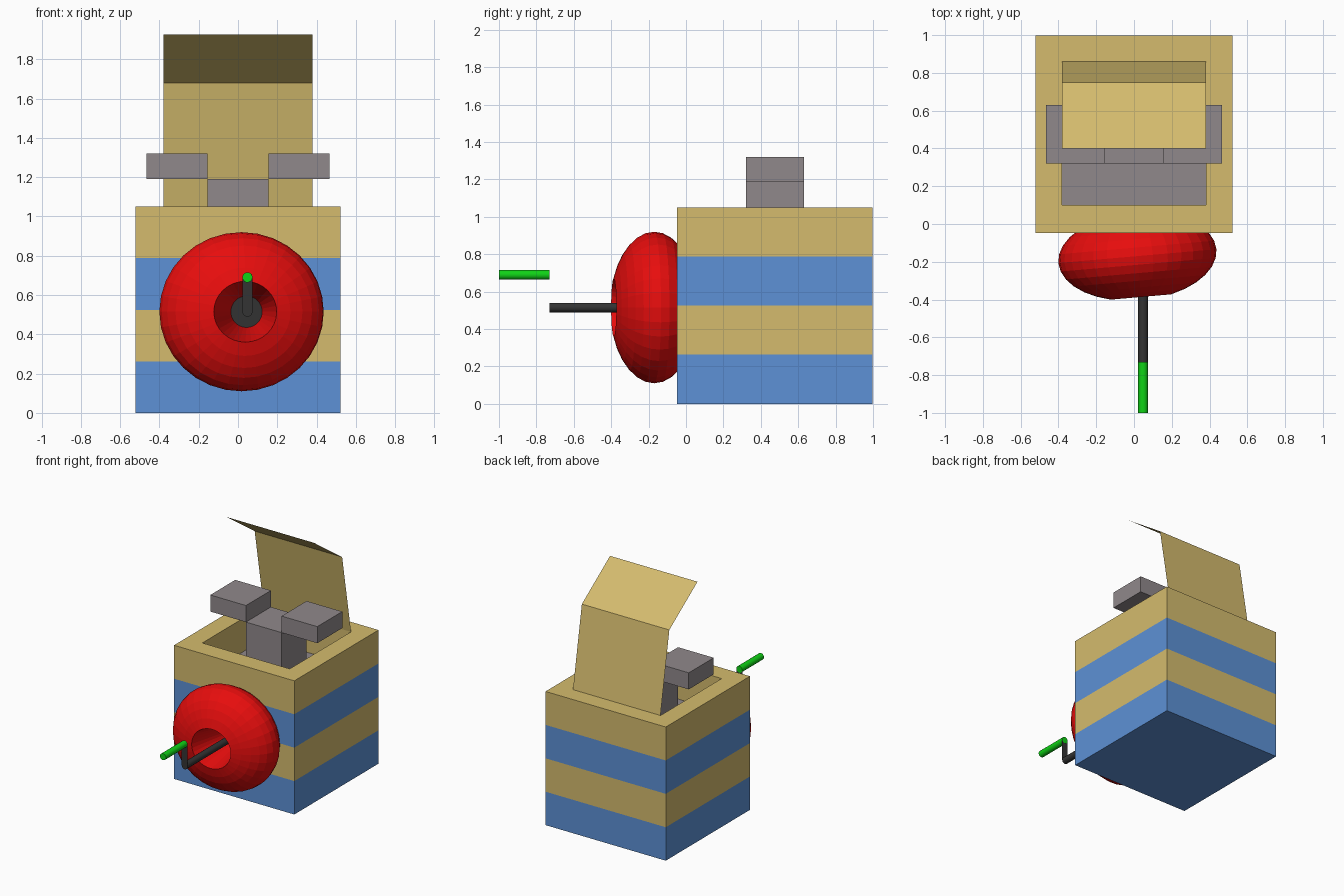
import bpy
import bmesh
from math import sin, cos, pi, radians
from mathutils import Matrix

default = bpy.data.objects.get("Cube")
if default:
    bpy.data.objects.remove(default, do_unlink=True)


def material(name, r, g, b):
    m = bpy.data.materials.new(name)
    m.use_nodes = True
    m.diffuse_color = (r, g, b, 1)
    m.node_tree.nodes["Principled BSDF"].inputs["Base Color"].default_value = (r, g, b, 1)
    return m


TAN = material("tan", 0.66, 0.50, 0.155)
BLUE = material("blue", 0.11, 0.285, 0.67)
GREY = material("warm grey", 0.28, 0.25, 0.26)
RED = material("red", 0.80, 0.004, 0.004)
GREEN = material("green", 0.005, 0.65, 0.008)
DARK = material("charcoal", 0.034, 0.034, 0.034)


def finish(name, bm, mats, location=(0, 0, 0), normals=True):
    if normals:
        bmesh.ops.recalc_face_normals(bm, faces=bm.faces)
    mesh = bpy.data.meshes.new(name)
    bm.to_mesh(mesh)
    bm.free()
    for m in mats:
        mesh.materials.append(m)
    obj = bpy.data.objects.new(name, mesh)
    obj.location = location
    bpy.context.collection.objects.link(obj)
    return obj


def bridge(bm, a, b):
    n = len(a)
    return [bm.faces.new((a[i], a[(i + 1) % n], b[(i + 1) % n], b[i])) for i in range(n)]


def block(name, mat, x, y, z):
    """Box given by its (low, high) range on each axis."""
    bm = bmesh.new()
    size = [r[1] - r[0] for r in (x, y, z)]
    mid = [(r[0] + r[1]) / 2 for r in (x, y, z)]
    bmesh.ops.create_cube(bm, size=1, matrix=Matrix.Diagonal((*size, 1)))
    return finish(name, bm, [mat], mid)


def lathe(bm, profile, sides):
    """Rings round the y axis from (x radius, z radius, y, x shift); both ends capped."""
    rings = []
    for rx, rz, y, shift in profile:
        rings.append([bm.verts.new((shift + rx * cos(2 * pi * i / sides), y,
                                    rz * sin(2 * pi * i / sides))) for i in range(sides)])
    for a, b in zip(rings, rings[1:]):
        bridge(bm, a, b)
    return bm.faces.new(rings[0]), bm.faces.new(rings[-1])


def rod(name, mat, x, z, y0, y1, radius):
    bm = bmesh.new()
    lathe(bm, [(radius, radius, y0, 0), (radius, radius, y1, 0)], 14)
    for f in bm.faces:
        f.smooth = len(f.verts) == 4
    obj = finish(name, bm, [mat], (x, 0, z))
    for e in obj.data.edges:
        ys = [obj.data.vertices[v].co.y for v in e.vertices]
        e.use_edge_sharp = abs(ys[0] - ys[1]) < 0.001
    return obj


# Striped box with a square well in its top
BAND = 0.2625
TOP = 4 * BAND
bm = bmesh.new()


def square(half, z, y_mid):
    return [bm.verts.new((sx * half, y_mid + sy * half, z))
            for sx, sy in ((-1, -1), (1, -1), (1, 1), (-1, 1))]


outer = []
for k in range(5):
    ring = square(0.5225, k * BAND, 0.475)
    if outer:
        for f in bridge(bm, outer[-1], ring):
            f.material_index = k % 2
    outer.append(ring)
bm.faces.new(outer[0]).material_index = 1
rim = square(0.38, TOP, 0.48)
floor = square(0.38, TOP - BAND, 0.48)
bridge(bm, outer[-1], rim)
bridge(bm, rim, floor)
bm.faces.new(floor).material_index = 2
finish("striped_box", bm, [TAN, BLUE, GREY])

# Open lid: two folded sheets
bm = bmesh.new()
rows = [[bm.verts.new((x, y, z)) for x in (0.38, -0.38)]
        for y, z in ((0.86, TOP), (0.75, 1.68), (0.40, 1.925))]
for a, b in zip(rows, rows[1:]):
    bm.faces.new((a[0], a[1], b[1], b[0]))
finish("folded_lid", bm, [TAN], normals=False)

# Grey figure rising out of the well
depth = (0.32, 0.63)
block("figure_body", GREY, (-0.155, 0.155), depth, (TOP - BAND, 1.19))
for side, x in (("right", (-0.465, -0.155)), ("left", (0.155, 0.465))):
    block("figure_arm_" + side, GREY, x, depth, (1.19, 1.32))

# Red flattened ball with a tapered hole in front
bm = bmesh.new()
profile = [(0.08, 0.08, 0.11, 0.035)]
for i in range(2, 16):
    a = pi * i / 16
    profile.append((0.42 * sin(a), 0.405 * sin(a), -0.235 * cos(a), 0))
hole_end, back = lathe(bm, profile, 32)
hole_end.material_index = 1
ball = finish("red_ball", bm, [RED, DARK], (0.018, -0.17, 0.515))
ball.rotation_euler.z = radians(5)

# Crank: shaft, flat arm and handle
CX, LOW, HIGH, R = 0.048, 0.515, 0.69, 0.026
rod("crank_shaft", DARK, CX, LOW, -0.73, -0.06, R)
rod("crank_handle", GREEN, CX, HIGH, -1.0, -0.73, R)
bm = bmesh.new()
outline = [(R * cos(pi * i / 6), HIGH + R * sin(pi * i / 6)) for i in range(7)]
outline += [(R * cos(pi + pi * i / 6), LOW + R * sin(pi + pi * i / 6)) for i in range(7)]
bm.faces.new([bm.verts.new((CX + x, -0.731, z)) for x, z in outline])
finish("crank_arm", bm, [DARK], normals=False)
